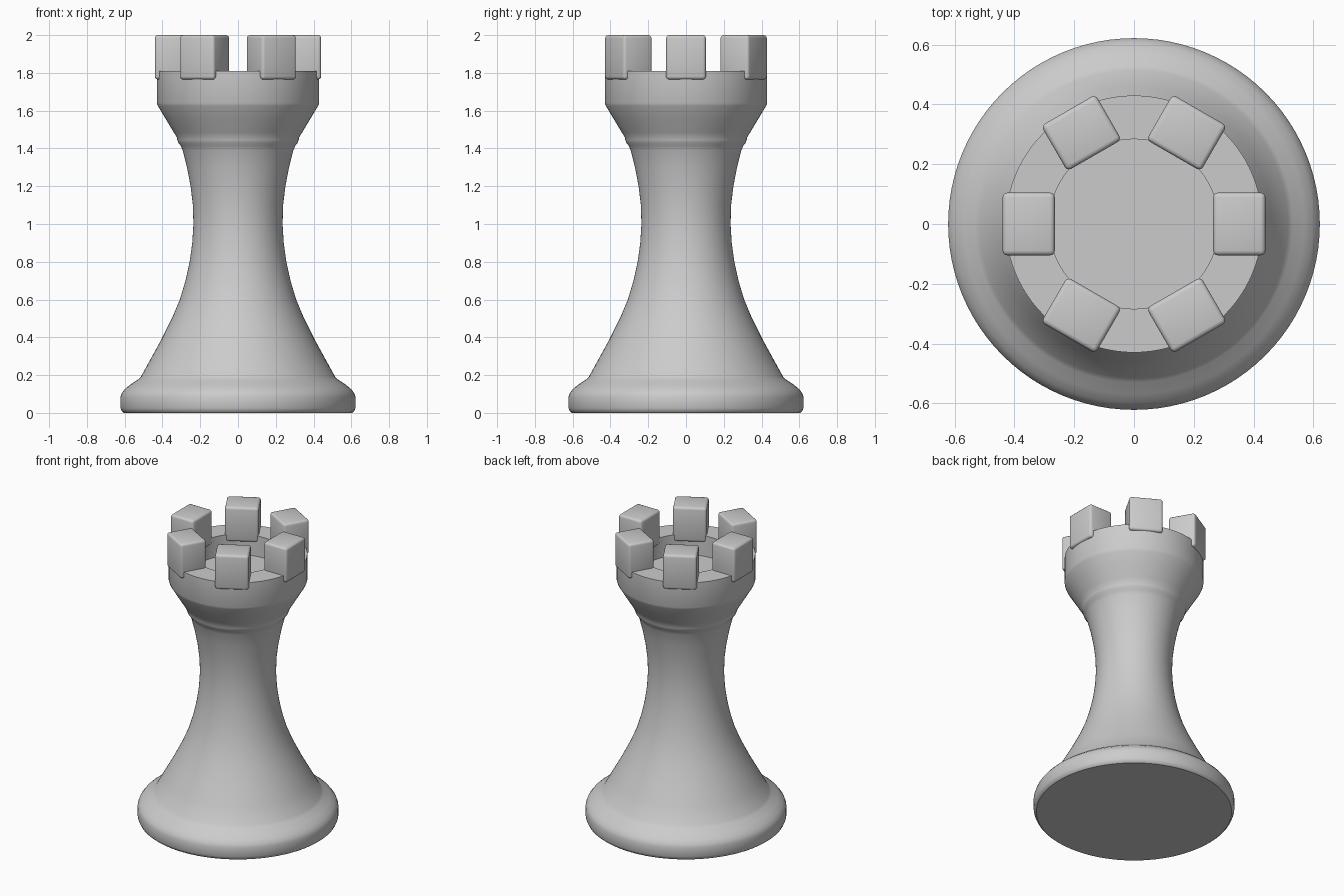
import bpy, bmesh, math
from mathutils import Vector, Matrix

if "Cube" in bpy.data.objects:
    bpy.data.objects.remove(bpy.data.objects["Cube"])


def finish(bm, name, angle):
    bmesh.ops.recalc_face_normals(bm, faces=bm.faces)
    mesh = bpy.data.meshes.new(name)
    bm.to_mesh(mesh)
    bm.free()
    obj = bpy.data.objects.new(name, mesh)
    bpy.context.collection.objects.link(obj)
    bpy.ops.object.select_all(action='DESELECT')
    obj.select_set(True)
    bpy.context.view_layer.objects.active = obj
    bpy.ops.object.shade_smooth_by_angle(angle=math.radians(angle))
    return obj


def lathe(name, profile, steps=96):
    bm = bmesh.new()
    verts = [bm.verts.new((r, 0, z)) for r, z in profile]
    edges = [bm.edges.new(pair) for pair in zip(verts, verts[1:])]
    bmesh.ops.spin(bm, geom=verts + edges, cent=(0, 0, 0), axis=(0, 0, 1),
                   angle=math.tau, steps=steps, use_duplicate=False)
    bmesh.ops.remove_doubles(bm, verts=bm.verts, dist=1e-4)
    return finish(bm, name, 30)


# Tower body: base disc, flared waist, collar ring, cup and recessed top
profile = [
    (0, 0), (0.605, 0), (0.615, 0.008), (0.622, 0.025), (0.622, 0.085),
    (0.615, 0.105), (0.60, 0.125), (0.57, 0.15), (0.53, 0.176), (0.515, 0.19),
    (0.46, 0.29), (0.405, 0.39), (0.35, 0.50), (0.308, 0.60), (0.278, 0.70),
    (0.256, 0.80), (0.242, 0.90), (0.236, 1.0), (0.239, 1.10), (0.251, 1.20),
    (0.27, 1.30), (0.293, 1.39), (0.304, 1.415), (0.316, 1.43),
    (0.321, 1.445), (0.324, 1.46), (0.34, 1.485), (0.385, 1.56),
    (0.424, 1.625), (0.43, 1.64), (0.43, 1.81), (0.284, 1.81), (0.284, 1.67), (0, 1.67),
]
lathe("tower_body", profile)

# Six rounded battlement blocks around the rim
for i in range(6):
    bm = bmesh.new()
    bmesh.ops.create_cube(bm, size=1)
    bmesh.ops.scale(bm, vec=(0.175, 0.21, 0.235), verts=bm.verts)
    bmesh.ops.bevel(bm, geom=bm.edges[:], offset=0.016, segments=3,
                    profile=0.5, affect='EDGES')
    bmesh.ops.translate(bm, vec=Vector((0.3525, 0, 1.8825)), verts=bm.verts)
    bmesh.ops.rotate(bm, cent=(0, 0, 0), verts=bm.verts,
                     matrix=Matrix.Rotation(math.tau * i / 6, 3, 'Z'))
    finish(bm, f"battlement_{i + 1}", 40)
